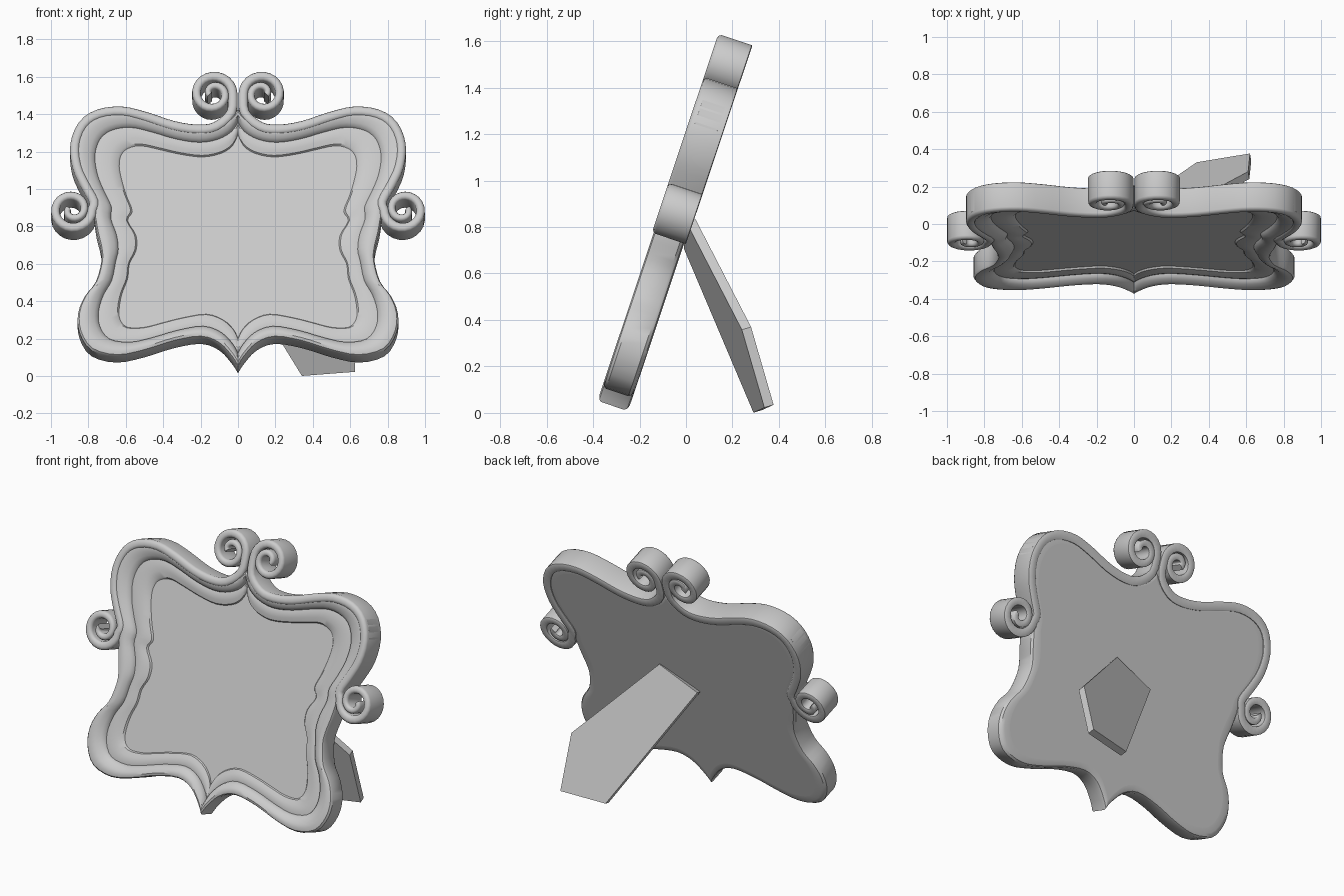
import bpy
import bmesh
import math
from mathutils import Vector

cube = bpy.data.objects.get("Cube")
if cube:
    bpy.data.objects.remove(cube, do_unlink=True)

TILT = math.radians(18.5)
DEPTH = 0.147

grey = bpy.data.materials.new("plain grey")
grey.use_nodes = True
grey.diffuse_color = (0.6, 0.6, 0.6, 1)
grey.node_tree.nodes["Principled BSDF"].inputs["Base Color"].default_value = (0.6, 0.6, 0.6, 1)


def lean(x, z, w):
    """Place a point of the front plane, sunk by w, on the backward-leaning frame."""
    y = -0.38 + (z - 0.055) * math.tan(TILT) + w * math.cos(TILT)
    return Vector((x, y, z - w * math.sin(TILT)))


def smooth_path(points, steps):
    """Catmull-Rom curve through the points."""
    padded = [points[0]] + points + [points[-1]]
    result = []
    for a, b, c, d in zip(padded, padded[1:], padded[2:], padded[3:]):
        for i in range(steps):
            t = i / steps
            result.append(0.5 * (2 * b + (c - a) * t + (2 * a - 5 * b + 4 * c - d) * t ** 2
                                 + (3 * b - a - 3 * c + d) * t ** 3))
    return result + [points[-1]]


def loft(bm, rings):
    """Skin a row of equal closed rings and cap both ends."""
    rows = [[bm.verts.new(p) for p in ring] for ring in rings]
    count = len(rows[0])
    for low, high in zip(rows, rows[1:]):
        for i in range(count):
            j = (i + 1) % count
            bm.faces.new((low[i], low[j], high[j], high[i]))
    bm.faces.new(rows[0])
    bm.faces.new(rows[-1])


def finish(name, bm, angle=35):
    bmesh.ops.recalc_face_normals(bm, faces=bm.faces)
    mesh = bpy.data.meshes.new(name)
    bm.to_mesh(mesh)
    bm.free()
    mesh.materials.append(grey)
    obj = bpy.data.objects.new(name, mesh)
    bpy.context.collection.objects.link(obj)
    bpy.ops.object.select_all(action="DESELECT")
    obj.select_set(True)
    bpy.context.view_layer.objects.active = obj
    bpy.ops.object.shade_smooth_by_angle(angle=math.radians(angle))
    # Large caps stay flat
    for face in mesh.polygons:
        if len(face.vertices) > 4:
            face.use_smooth = False


# Half outline, top centre to bottom centre: outer edge x, z and panel edge x, z
OUTLINE = [
    (0, 1.43, 0, 1.31), (.04, 1.39, .03, 1.25), (.12, 1.35, .09, 1.21),
    (.22, 1.335, .19, 1.19), (.35, 1.355, .31, 1.205), (.5, 1.405, .42, 1.23),
    (.63, 1.435, .52, 1.25), (.76, 1.42, .59, 1.235), (.85, 1.36, .625, 1.2),
    (.895, 1.25, .635, 1.14), (.885, 1.13, .62, 1.06), (.84, 1.03, .595, .98),
    (.79, .94, .565, .9), (.77, .86, .59, .85), (.755, .77, .545, .77),
    (.735, .69, .545, .69), (.73, .62, .58, .62), (.76, .51, .59, .54),
    (.82, .43, .62, .46), (.855, .34, .635, .38), (.848, .24, .63, .32),
    (.785, .145, .59, .28), (.65, .11, .5, .28), (.5, .138, .4, .305),
    (.35, .185, .3, .33), (.2, .21, .17, .35), (.1, .175, .08, .32),
    (.03, .1, .025, .27), (0, .052, 0, .22)]
outer = [Vector(r[:2]) for r in OUTLINE]
inner = [Vector(r[2:]) for r in OUTLINE]

# Moulding section: share of the way from outer edge to panel, and depth
SECTION = [(.3, .139), (.14, .138), (.05, .133), (0, .12), (0, .018), (.04, .006),
           (.14, 0), (.28, .004), (.4, .018), (.47, .028), (.5, .042), (.62, .038),
           (.8, .042), (.96, .05), (1, .06)]

# Frame with moulding, back and picture panel
outer_path = smooth_path(outer, 3)
inner_path = smooth_path(inner, 3)
rings = []
for share, depth in SECTION:
    half = [a.lerp(c, share) for a, c in zip(outer_path, inner_path)]
    ring = [lean(p.x, p.y, depth) for p in half]
    ring += [lean(-p.x, p.y, depth) for p in reversed(half[1:-1])]
    rings.append(ring)
bm = bmesh.new()
loft(bm, rings)
finish("frame_body", bm)


CURL_STEPS = 36


def spiral(cx, cz, turn, radius):
    """Scroll curling inwards from its left side; turn is +1 or -1."""
    points = []
    for i in range(CURL_STEPS + 1):
        t = i / CURL_STEPS
        angle = math.pi + turn * t * math.tau * 1.55
        r = radius * (1 - 0.8 * t ** 1.6)
        points.append(Vector((cx + r * math.cos(angle), cz + r * math.sin(angle) * math.cos(TILT))))
    return points


# Scrolled ribbon from the crest, round the shoulder, to the side curl
shoulder = [a.lerp(c, 0.09) for a, c in zip(outer, inner)][1:13]
shoulder[0] = Vector((.036, 1.41))
top_curl = spiral(.132, 1.511, -1, .104)
side_curl = spiral(.885, .892, 1, .105)
path = list(reversed(top_curl))
path += smooth_path([path[-1]] + shoulder + [side_curl[0]], 3)[1:-1]
path += side_curl

BAND = [(-1, DEPTH - .003), (-1, .008), (-.75, -.003), (-.3, -.008), (.3, -.008),
        (.75, -.003), (1, .008), (1, DEPTH - .003), (.8, DEPTH), (-.8, DEPTH)]
for side, sign in (("left", 1), ("right", -1)):
    rings = []
    last = len(path) - 1
    for i, p in enumerate(path):
        along = (path[min(i + 1, last)] - path[max(i - 1, 0)]).normalized()
        # The band thins towards both curled ends
        fullness = min(1, min(i, last - i) / CURL_STEPS)
        normal = Vector((-along.y, along.x)) * (0.017 + 0.008 * fullness)
        ring = [p + normal * n for n, w in BAND]
        rings.append([lean(q.x * sign, q.y, w) for q, (n, w) in zip(ring, BAND)])
    bm = bmesh.new()
    loft(bm, rings)
    finish(side + "_scroll_ribbon", bm, 50)

# Slanted prop leg: a flat five-sided board
board = [Vector(p) for p in ((-.1, .03, .72), (.16, .04, .835), (.61, .28, .37),
                             (.62, .377, .035), (.335, .33, .013))]
thickness = Vector((.16, -.94, -.29)) * 0.042
bm = bmesh.new()
loft(bm, [board, [p + thickness for p in board]])
finish("prop_leg", bm)
